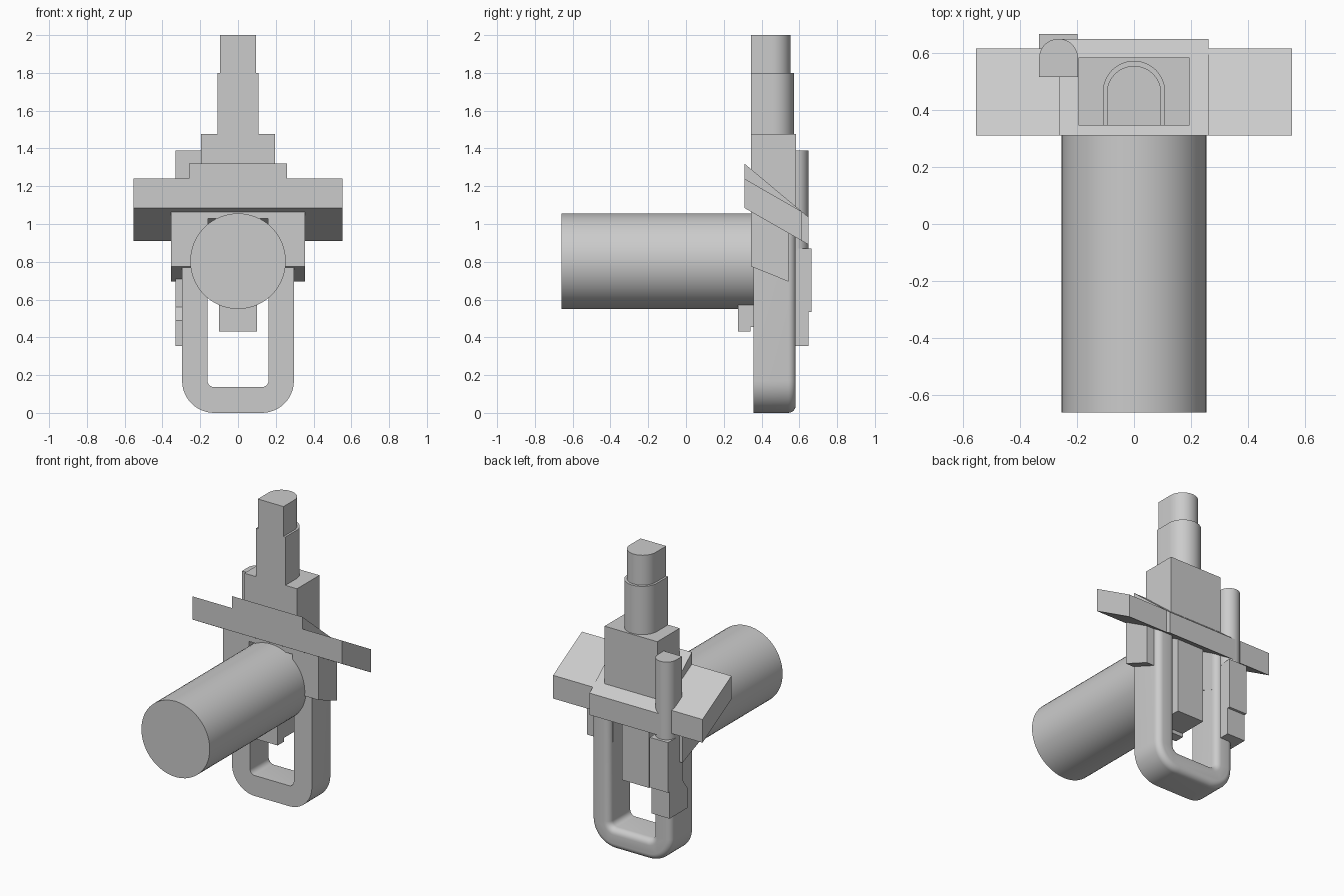
import bpy, bmesh, math
from mathutils import Vector

if "Cube" in bpy.data.objects:
    bpy.data.objects.remove(bpy.data.objects["Cube"], do_unlink=True)

GREY = bpy.data.materials.new("plain grey")
GREY.use_nodes = True
COLOUR = (0.6, 0.6, 0.6, 1)
GREY.diffuse_color = COLOUR
GREY.node_tree.nodes["Principled BSDF"].inputs["Base Color"].default_value = COLOUR

# How a 2D profile point and a depth map to space, per extrusion axis
PLACE = {
    "x": lambda u, v, d: (d, u, v),
    "y": lambda u, v, d: (u, d, v),
    "z": lambda u, v, d: (u, v, d),
}


def prism(name, profile, axis, start, end, round_edge=None, radius=0.04):
    """Extrude a closed profile; optionally round the edges chosen by a rule."""
    bm = bmesh.new()
    face = bm.faces.new([bm.verts.new(PLACE[axis](u, v, start)) for u, v in profile])
    new = bmesh.ops.extrude_face_region(bm, geom=[face])["geom"]
    shift = Vector(PLACE[axis](0, 0, end - start))
    bmesh.ops.translate(bm, verts=[g for g in new if isinstance(g, bmesh.types.BMVert)], vec=shift)
    bmesh.ops.recalc_face_normals(bm, faces=bm.faces)
    if round_edge:
        edges = [e for e in bm.edges if round_edge(e)]
        bmesh.ops.bevel(bm, geom=edges, offset=radius, segments=6, profile=0.5, affect="EDGES")
    mesh = bpy.data.meshes.new(name)
    bm.to_mesh(mesh)
    bm.free()
    obj = bpy.data.objects.new(name, mesh)
    bpy.context.collection.objects.link(obj)
    mesh.materials.append(GREY)
    bpy.ops.object.select_all(action="DESELECT")
    obj.select_set(True)
    bpy.context.view_layer.objects.active = obj
    bpy.ops.object.shade_smooth_by_angle(angle=math.radians(30))
    return obj


def rect(u0, u1, v0, v1):
    return [(u0, v0), (u1, v0), (u1, v1), (u0, v1)]


def arc(cu, cv, r, a0, a1, n):
    angles = [math.radians(a0 + (a1 - a0) * i / n) for i in range(n + 1)]
    return [(cu + r * math.cos(a), cv + r * math.sin(a)) for a in angles]


def arch(cx, half, front, back):
    """Flat front, half-round back."""
    return [(cx - half, front), (cx + half, front)] + arc(cx, back - half, half, 0, 180, 24)


# Main cylinder lying along y
prism("main_cylinder", arc(0, 0.803, 0.253, 0, 360 * 63 / 64, 63), "y", -0.66, 0.38)

# U-shaped handle, rounded along its back edges
TOP, OUT, INN, FLOOR, R, r = 1.0, 0.296, 0.162, 0.137, 0.17, 0.035
FRONT, BACK = 0.358, 0.581
handle = [(-OUT, TOP)] + arc(-OUT + R, R, R, 180, 270, 12)
handle += arc(OUT - R, R, R, 270, 360, 12) + [(OUT, TOP), (INN, TOP)]
handle += arc(INN - r, FLOOR + r, r, 0, -90, 6)
handle += arc(-INN + r, FLOOR + r, r, 270, 180, 6) + [(-INN, TOP)]


def is_back_edge(edge):
    a, b = (v.co for v in edge.verts)
    return min(a.y, b.y) > BACK - 0.001 and min(a.z, b.z) < TOP - 0.001


prism("handle", handle, "y", FRONT, BACK, is_back_edge)

# Side brackets and sloping wings, one on each side
bracket = [(0.345, 0.775), (0.543, 0.695), (0.543, 1.0), (0.345, 1.1)]
wing = [(0.309, 1.085), (0.615, 0.91), (0.615, 1.065), (0.309, 1.24)]
for side, s in (("left", 1), ("right", -1)):
    prism("bracket_" + side, bracket, "x", s * 0.16, s * 0.354)
    prism("wing_" + side, wing, "x", s * 0.26, s * 0.553)

# Sloping centre wedge between the wings
wedge = [(0.309, 1.085), (0.648, 0.891), (0.648, 1.037), (0.309, 1.32)]
prism("centre_wedge", wedge, "x", -0.26, 0.26)

# Upper block and stepped post
prism("upper_block", rect(-0.195, 0.195, 0.345, 0.582), "z", 1.03, 1.477)
prism("lower_post", arch(0, 0.109, 0.345, 0.571), "z", 1.47, 1.8)
prism("upper_post", arch(0, 0.095, 0.345, 0.553), "z", 1.79, 2.0)

# Block inside the handle with its front lip
prism("inner_block", rect(-0.1, 0.1, 0.34, 0.533), "z", 0.455, 1.0)
prism("front_lip", rect(-0.1, 0.1, 0.276, 0.341), "z", 0.43, 0.65)

# Side rod and the latch below it
prism("side_rod", arch(-0.264, 0.068, 0.515, 0.648), "z", 0.86, 1.39)
latch = [(0.665, 0.87), (0.665, 0.535), (0.648, 0.535), (0.648, 0.355),
         (0.46, 0.355), (0.46, 0.49), (0.51, 0.56), (0.51, 0.87)]
prism("side_latch", latch, "x", -0.332, -0.197)
